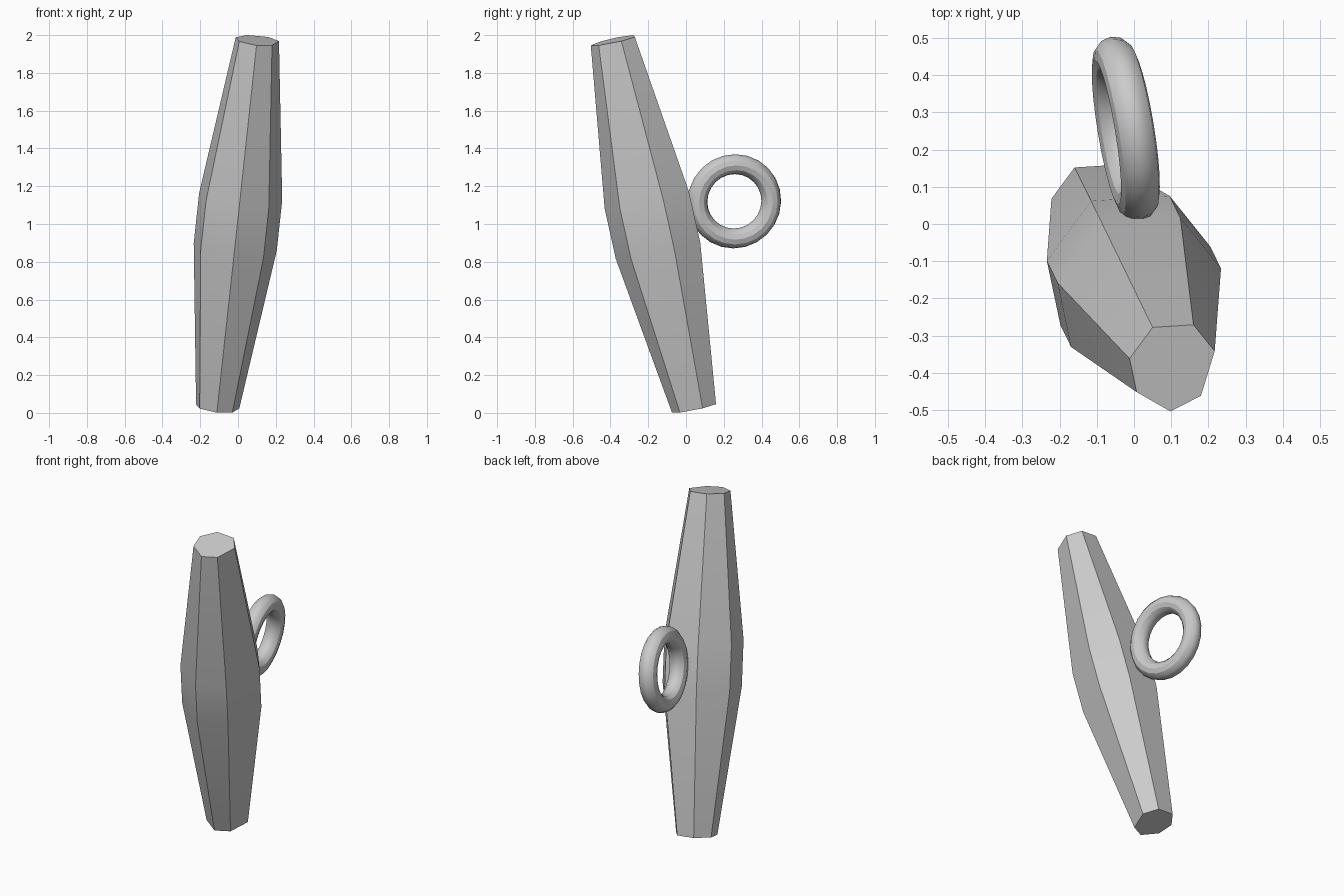
import bpy
import bmesh
from mathutils import Vector

cube = bpy.data.objects.get("Cube")
if cube:
    bpy.data.objects.remove(cube, do_unlink=True)

# One plain grey for everything
grey = bpy.data.materials.new("grey")
grey.use_nodes = True
grey.diffuse_color = (0.6, 0.6, 0.6, 1)
grey.node_tree.nodes["Principled BSDF"].inputs["Base Color"].default_value = (0.6, 0.6, 0.6, 1)


def finish(obj):
    obj.data.materials.append(grey)
    bpy.ops.object.select_all(action="DESELECT")
    obj.select_set(True)
    bpy.context.view_layer.objects.active = obj
    bpy.ops.object.shade_smooth_by_angle(angle=0.5236)


# Tapered seven-sided bar, lofted along a leaning axis
centre = Vector((-0.005, -0.167, 1.0))
half_axis = Vector((0.105, -0.215, 0.972))
section = [(-0.05, 0.104), (0.06, 0.111), (0.117, 0.04), (0.08, -0.08),
           (-0.002, -0.122), (-0.093, -0.07), (-0.112, 0.02)]
rings = [(-1, 1), (-0.137, 1.92), (0.137, 1.92), (1, 1)]  # position, swell

bm = bmesh.new()
loops = []
for t, swell in rings:
    loop = []
    for x, y in section:
        rise = -(half_axis.x * x + half_axis.y * y) / half_axis.z
        loop.append(bm.verts.new(centre + half_axis * t + Vector((x, y, rise)) * swell))
    loops.append(loop)
n = len(section)
for low, high in zip(loops, loops[1:]):
    for i in range(n):
        j = (i + 1) % n
        bm.faces.new((low[i], low[j], high[j], high[i]))
bm.faces.new(loops[0])
bm.faces.new(loops[-1])
bmesh.ops.recalc_face_normals(bm, faces=bm.faces)
mesh = bpy.data.meshes.new("toggle_bar")
bm.to_mesh(mesh)
bm.free()
bar = bpy.data.objects.new("toggle_bar", mesh)
bpy.context.collection.objects.link(bar)
finish(bar)

# Round loop behind the bar
normal = Vector((1, 0.165, -0.12))
bpy.ops.mesh.primitive_torus_add(
    major_radius=0.198, minor_radius=0.053, major_segments=24, minor_segments=12,
    location=(-0.022, 0.256, 1.12), rotation=normal.to_track_quat("Z", "Y").to_euler())
ring = bpy.context.object
ring.name = "loop_ring"
finish(ring)
